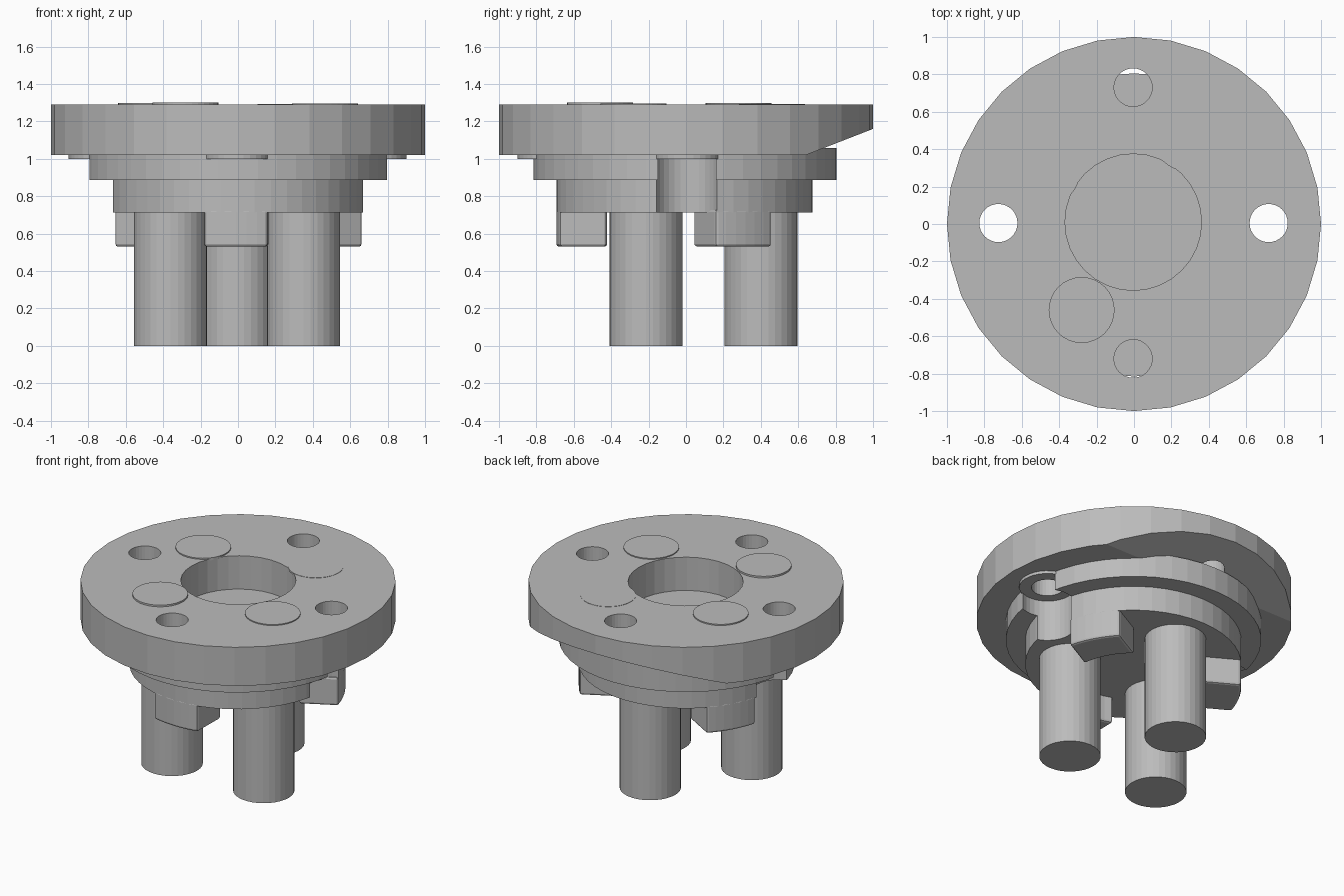
import bpy, bmesh, math
from mathutils import Vector

if "Cube" in bpy.data.objects:
    bpy.data.objects.remove(bpy.data.objects["Cube"])

grey = bpy.data.materials.new("plain grey")
grey.diffuse_color = (0.5, 0.5, 0.5, 1)
grey.use_nodes = True
grey.node_tree.nodes["Principled BSDF"].inputs["Base Color"].default_value = grey.diffuse_color


def make(name, bm):
    bmesh.ops.recalc_face_normals(bm, faces=bm.faces[:])
    me = bpy.data.meshes.new(name)
    bm.to_mesh(me)
    bm.free()
    ob = bpy.data.objects.new(name, me)
    bpy.context.collection.objects.link(ob)
    me.materials.append(grey)
    return ob


def prism(name, pts, z0, z1):
    bm = bmesh.new()
    face = bm.faces.new([bm.verts.new((x, y, z0)) for x, y in pts])
    up = bmesh.ops.extrude_face_region(bm, geom=[face])["geom"]
    for v in up:
        if isinstance(v, bmesh.types.BMVert):
            v.co.z = z1
    return make(name, bm)


def circle(x, y, r, n=32):
    return [(x + r * math.cos(i * math.tau / n), y + r * math.sin(i * math.tau / n)) for i in range(n)]


def cylinder(name, x, y, r, z0, z1, n=32):
    return prism(name, circle(x, y, r, n), z0, z1)


def modify(ob, kind, **settings):
    mod = ob.modifiers.new(kind, kind)
    for k, v in settings.items():
        setattr(mod, k, v)
    with bpy.context.temp_override(object=ob, active_object=ob, selected_objects=[ob]):
        bpy.ops.object.modifier_apply(modifier=mod.name)


def cut(ob, x, y, r, z0, z1):
    cutter = cylinder("cutter", x, y, r, z0, z1)
    cutter.hide_render = True
    modify(ob, "BOOLEAN", object=cutter, operation="DIFFERENCE", solver="EXACT")
    bpy.data.objects.remove(cutter)


holes = [(0.72, 0.005), (-0.725, 0.005), (-0.005, 0.73), (-0.005, -0.72)]

# Flange with its underside sloped away at the back
flange = cylinder("flange", 0, 0, 1.0, 1.02, 1.29)
bm = bmesh.new()
bm.from_mesh(flange.data)
cutgeom = bmesh.ops.bisect_plane(bm, geom=bm.verts[:] + bm.edges[:] + bm.faces[:], plane_co=Vector((0, 0.64, 1.02)),
                                 plane_no=Vector((0, 0.14, -0.36)), clear_outer=True)["geom_cut"]
bmesh.ops.contextual_create(bm, geom=[e for e in cutgeom if isinstance(e, bmesh.types.BMEdge)])
bmesh.ops.recalc_face_normals(bm, faces=bm.faces[:])
bm.to_mesh(flange.data)
bm.free()
cut(flange, -0.004, 0.01, 0.365, 0.9, 1.4)
for x, y in holes:
    cut(flange, x, y, 0.102, 0.9, 1.4)

# Raised lips under the flange holes (the back one is cut away by the slope)
for x, y in (holes[0], holes[1], holes[3]):
    lip = cylinder("hole_lip", x, y, 0.18, 1.0, 1.025)
    cut(lip, x, y, 0.102, 0.9, 1.1)

# Stepped hub with clearance notches below the side holes
upper = cylinder("upper_hub", 0, -0.005, 0.81, 0.887, 1.057, 48)
lower = cylinder("lower_hub", 0, -0.008, 0.685, 0.713, 0.9, 48)
for hub in (upper, lower):
    for x, y in holes[:2]:
        cut(hub, x, y, 0.172, 0.6, 1.2)

# Three locking claws below the hub
for a in (-91, 28.5, 150):
    c, s = math.cos(math.radians(a)), math.sin(math.radians(a))
    w, pts = 0.17, []
    for r, sgn in ((0.685, 1), (0.445, -1)):
        for i in range(7):
            t = sgn * w * (i - 3) / 3
            pts.append((math.sqrt(r * r - t * t), t))
    claw = prism("claw", [(u * c - t * s, u * s + t * c - 0.008) for u, t in pts], 0.53, 0.73)
    modify(claw, "BEVEL", width=0.015, segments=2, limit_method="ANGLE")

# Three round legs
for x, y in ((-0.36, -0.215), (0.35, -0.215), (-0.005, 0.402)):
    cylinder("leg", x, y, 0.195, 0, 0.73)

# Four thin round caps on the top
for x, y, z in ((-0.28, -0.46, 1.302), (0.465, -0.28, 1.297), (0.28, 0.46, 1.292), (-0.465, 0.28, 1.298)):
    cylinder("top_cap", x, y, 0.176, 1.28, z)
